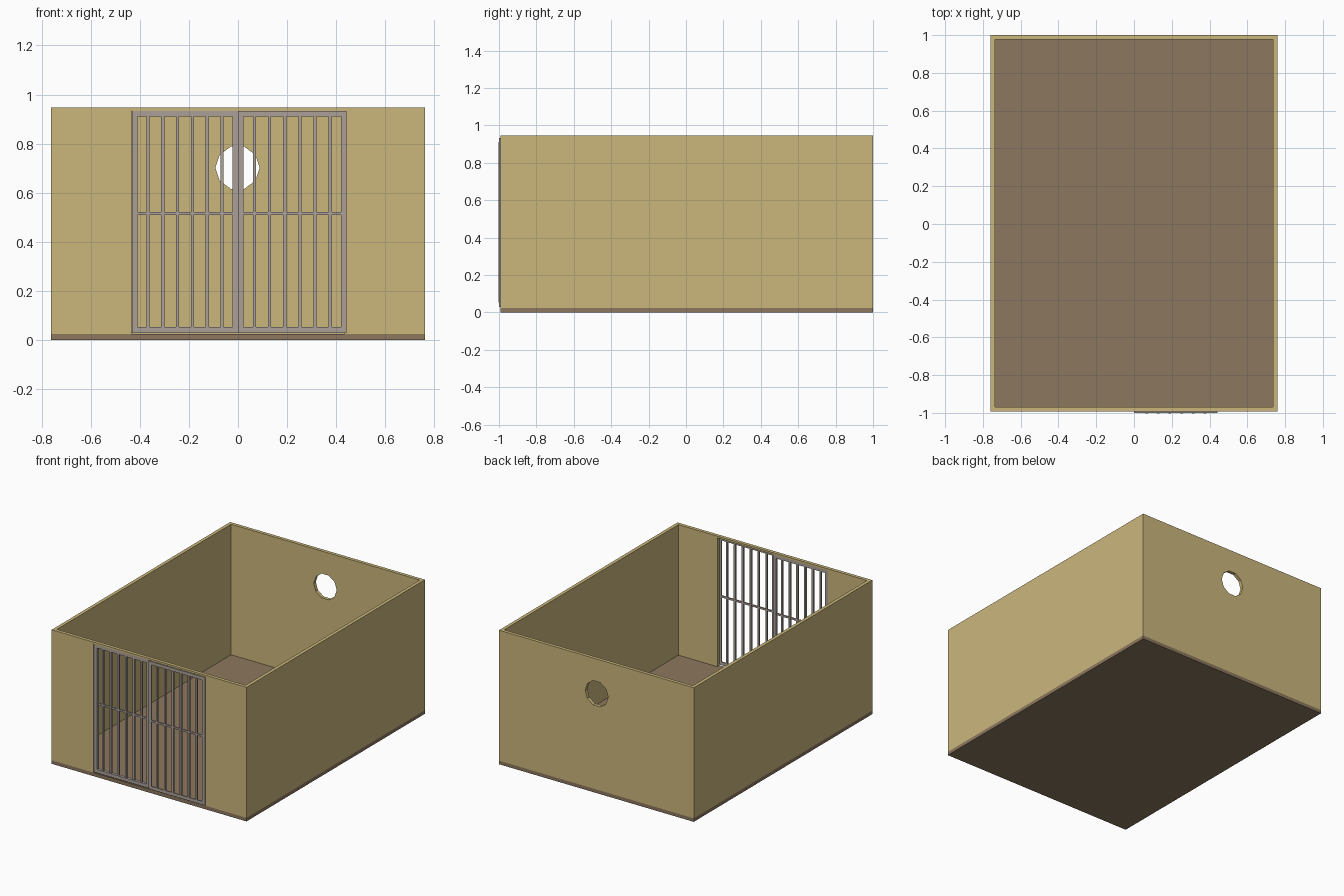
import bpy, math

if "Cube" in bpy.data.objects:
    bpy.data.objects.remove(bpy.data.objects["Cube"])

def material(name, rgb):
    m = bpy.data.materials.new(name)
    lin = [((c / 255 + 0.055) / 1.055) ** 2.4 for c in rgb]
    m.diffuse_color = (*lin, 1)
    m.use_nodes = True
    m.node_tree.nodes["Principled BSDF"].inputs["Base Color"].default_value = m.diffuse_color
    return m

TAN = material("tan wall", (203, 183, 124))
BROWN = material("brown floor", (140, 119, 94))
GREY = material("warm grey metal", (172, 160, 153))

def box(name, x0, x1, y0, y1, z0, z1, mat=None):
    bpy.ops.mesh.primitive_cube_add(size=1, location=((x0 + x1) / 2, (y0 + y1) / 2, (z0 + z1) / 2))
    o = bpy.context.object
    o.name = name
    o.scale = (x1 - x0, y1 - y0, z1 - z0)
    bpy.ops.object.transform_apply(location=True, rotation=False, scale=True)
    if mat:
        o.data.materials.append(mat)
    return o

def cut(target, cutter):
    mod = target.modifiers.new("cut", 'BOOLEAN')
    mod.operation = 'DIFFERENCE'
    mod.solver = 'EXACT'
    mod.object = cutter
    bpy.context.view_layer.objects.active = target
    bpy.ops.object.modifier_apply(modifier=mod.name)
    bpy.data.objects.remove(cutter, do_unlink=True)

W, F, B, H, T, FL = 0.761, -0.992, 1.0, 0.947, 0.024, 0.025

# floor slab
box("floor", -W, W, F, B, 0, FL, BROWN)

# open-topped wall shell with door opening and round back hole
walls = box("walls", -W, W, F, B, FL, H, TAN)
cut(walls, box("inside_cutter", -W + T, W - T, F + T, B - T, -0.1, H + 0.1))
cut(walls, box("door_cutter", -0.433, 0.433, F - 0.1, F + 0.1, -0.1, 0.934))
bpy.ops.mesh.primitive_cylinder_add(vertices=10, radius=0.09, depth=0.3,
                                    location=(-0.002, B, 0.702), rotation=(math.pi / 2, 0, 0))
hole = bpy.context.object
# put a corner at the sides and a flat at the top
hole.rotation_euler = (math.pi / 2, math.pi / 2, 0)
bpy.ops.object.transform_apply(location=True, rotation=True, scale=True)
cut(walls, hole)

# barred door leaves
def door(name, x0, x1, y0, y1):
    z0, z1, s = 0.03, 0.934, 0.023
    for side, a in (("left", x0), ("right", x1 - s)):
        box(f"{name}_{side}_stile", a, a + s, y0, y1, z0, z1, GREY)
    for side, a in (("bottom", z0), ("top", z1 - s)):
        box(f"{name}_{side}_rail", x0 + s, x1 - s, y0, y1, a, a + s, GREY)
    yc = (y0 + y1) / 2
    box(f"{name}_middle_rail", x0 + s, x1 - s, yc - 0.005, yc + 0.005, 0.509, 0.521, GREY)
    step = (x1 - x0 - 0.01) / 7
    for i in range(1, 7):
        c = x0 + 0.005 + step * i
        box(f"{name}_bar_{i}", c - 0.0065, c + 0.0065, yc - 0.0065, yc + 0.0065, z0 + s, z1 - s, GREY)

door("left_door", -0.432, 0.0, F + 0.001, F + 0.022)
door("right_door", 0.0, 0.442, -1.0, F - 0.0005 + 0.0)
